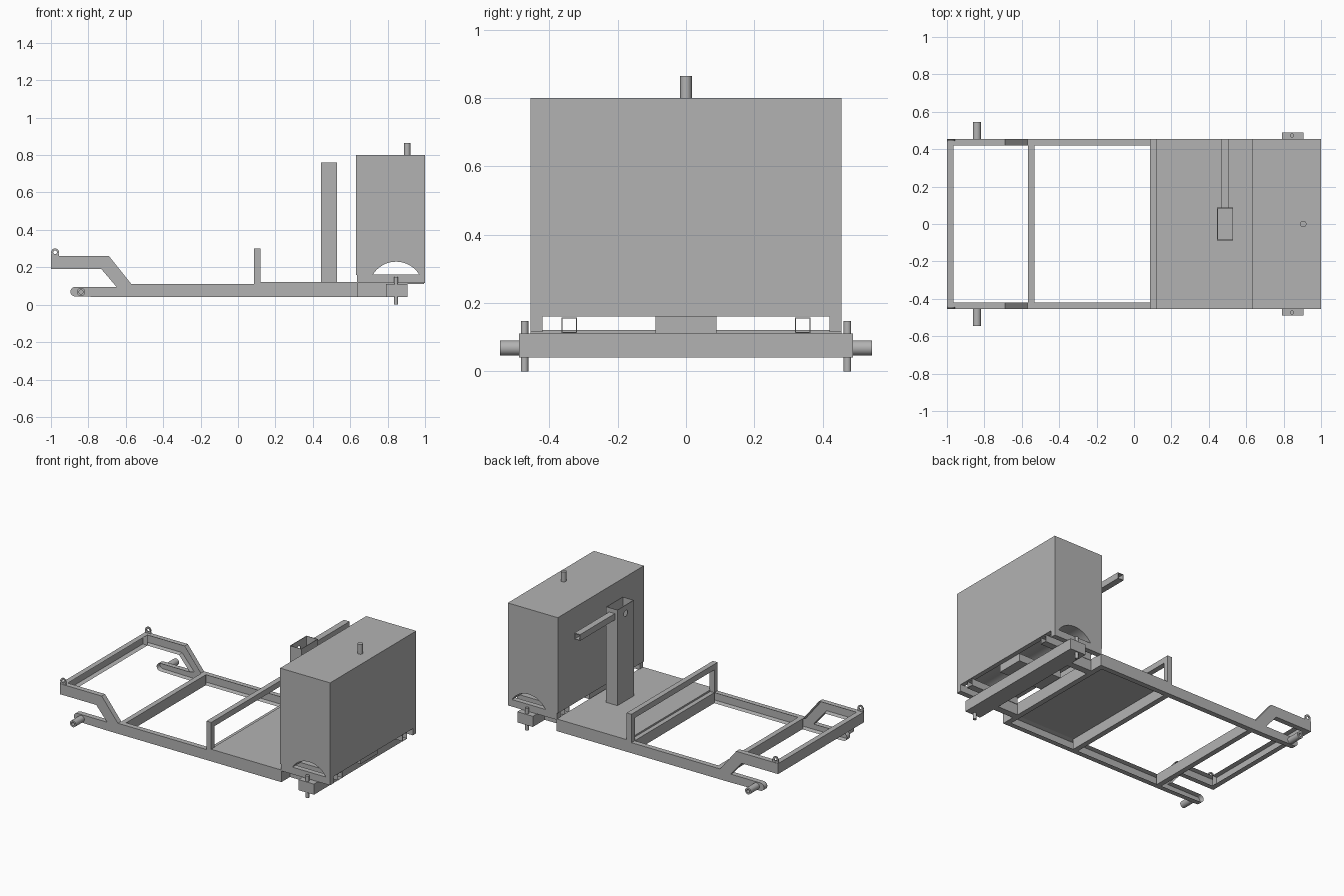
import bpy, bmesh, math
from mathutils import Matrix, Vector

if "Cube" in bpy.data.objects:
    bpy.data.objects.remove(bpy.data.objects["Cube"], do_unlink=True)

steel = bpy.data.materials.new("steel grey")
steel.use_nodes = True
grey = (0.45, 0.45, 0.45, 1)
steel.diffuse_color = grey
steel.node_tree.nodes["Principled BSDF"].inputs["Base Color"].default_value = grey


def finish(name, bm, smooth=False):
    bmesh.ops.recalc_face_normals(bm, faces=bm.faces)
    mesh = bpy.data.meshes.new(name)
    bm.to_mesh(mesh)
    bm.free()
    mesh.materials.append(steel)
    ob = bpy.data.objects.new(name, mesh)
    bpy.context.collection.objects.link(ob)
    if smooth:
        bpy.ops.object.select_all(action='DESELECT')
        ob.select_set(True)
        bpy.context.view_layer.objects.active = ob
        bpy.ops.object.shade_smooth_by_angle(angle=math.radians(30))
    return ob


def box(name, x, y, z, channel=None):
    """Box from ranges; channel is a direction whose face is hollowed out."""
    bm = bmesh.new()
    size = [r[1] - r[0] for r in (x, y, z)]
    mid = [(r[1] + r[0]) / 2 for r in (x, y, z)]
    bmesh.ops.create_cube(bm, size=1, matrix=Matrix.Translation(mid) @ Matrix.Diagonal((*size, 1)))
    if channel:
        hollow(bm, Vector(channel), 0.006, 0.028)
    return finish(name, bm)


def hollow(bm, direction, wall, depth):
    bm.normal_update()
    faces = [f for f in bm.faces if f.normal.dot(direction) > 0.9]
    bmesh.ops.inset_region(bm, faces=faces, thickness=wall, use_even_offset=True)
    for v in {v for f in faces for v in f.verts}:
        v.co -= direction * depth


def prism(name, pts, y0, y1, channel=None):
    """Extrude an x-z outline from y0 to y1."""
    bm = bmesh.new()
    face = bm.faces.new([bm.verts.new((px, y0, pz)) for px, pz in pts])
    ext = bmesh.ops.extrude_face_region(bm, geom=[face])["geom"]
    for v in ext:
        if isinstance(v, bmesh.types.BMVert):
            v.co.y = y1
    bmesh.ops.recalc_face_normals(bm, faces=bm.faces)
    if channel:
        hollow(bm, Vector(channel), 0.006, 0.028)
    return finish(name, bm)


def pipe(name, start, end, outer, inner=0, sides=32, turn=0):
    """Straight rod, or an open tube when inner is given."""
    a, b = Vector(start), Vector(end)
    rot = (b - a).to_track_quat('Z', 'Y').to_matrix().to_4x4()
    bm = bmesh.new()
    rings = []
    for p, r in ((a, outer), (b, outer), (b, inner), (a, inner)):
        if r:
            angles = [turn + 2 * math.pi * i / sides for i in range(sides)]
            rings.append([bm.verts.new(p + rot @ Vector((r * math.cos(t), r * math.sin(t), 0)))
                          for t in angles])
    pairs = list(zip(rings, rings[1:] + rings[:1])) if inner else [(rings[0], rings[1])]
    for lo, hi in pairs:
        for i in range(sides):
            j = (i + 1) % sides
            bm.faces.new((lo[i], lo[j], hi[j], hi[i]))
    if not inner:
        for ring in rings:
            bm.faces.new(ring)
    return finish(name, bm, sides > 4)


def cut(target, cutter):
    mod = target.modifiers.new("cut", 'BOOLEAN')
    mod.operation = 'DIFFERENCE'
    mod.solver = 'EXACT'
    mod.object = cutter
    cutter.hide_render = True
    cutter.hide_viewport = True
    cutter.display_type = 'WIRE'


def square_tube(name, start, end, width, wall):
    k = math.sqrt(0.5)
    return pipe(name, start, end, width * k, (width - 2 * wall) * k, 4, math.pi / 4)


# Side rails: raised front arm and a low tail with a rounded end
tail = [(-0.87 - 0.026 * math.sin(t), 0.07 + 0.026 * math.cos(t))
        for t in (math.pi * i / 10 for i in range(11))]
rail = [(0.64, 0.04), (0.64, 0.11), (-0.57, 0.11), (-0.69, 0.26), (-1, 0.26), (-1, 0.19),
        (-0.73, 0.19), (-0.65, 0.096)] + tail + [(-0.65, 0.04)]

for side, s in (("left", 1), ("right", -1)):
    prism(side + "_rail", rail, s * 0.455, s * 0.42, (0, -s, 0))
    # Stub axles and hinge lugs
    pipe(side + "_stub_axle", (-0.84, s * 0.45, 0.068), (-0.84, s * 0.545, 0.068), 0.022, 0.011)
    pipe(side + "_hinge_lug", (-0.978, s * 0.445, 0.28), (-0.978, s * 0.452, 0.28), 0.021, 0.01)
    box(side + "_lug_base", (-0.999, -0.957), sorted((s * 0.445, s * 0.452)), (0.255, 0.271))
    # Upright hoop posts
    box(side + "_hoop_post", (0.085, 0.12), sorted((s * 0.42, s * 0.455)), (0.11, 0.27))
    # Rear supports, tank rails and steering pins
    box(side + "_rear_beam", (0.64, 0.79), sorted((s * 0.32, s * 0.365)), (0.04, 0.11))
    square_tube(side + "_tank_tube", (0.64, s * 0.342, 0.135), (0.995, s * 0.342, 0.135), 0.046, 0.003)
    box(side + "_tank_rail", (0.635, 1.0), sorted((s * 0.42, s * 0.455)), (0.115, 0.162))
    pipe(side + "_steering_pin", (0.845, s * 0.473, 0), (0.845, s * 0.473, 0.148), 0.011)

# Cross members
box("front_cross_bar", (-1, -0.965), (-0.42, 0.42), (0.19, 0.26), (1, 0, 0))
box("middle_cross_bar", (-0.567, -0.533), (-0.425, 0.425), (0.04, 0.11))
box("floor_cross_bar", (0.085, 0.12), (-0.425, 0.425), (0.04, 0.11))
box("rear_cross_bar", (0.605, 0.64), (-0.425, 0.425), (0.04, 0.11))
box("hoop_top_bar", (0.085, 0.12), (-0.455, 0.455), (0.262, 0.30))

# Floor and rear axle
box("floor_plate", (0.115, 0.64), (-0.455, 0.455), (0.11, 0.121))
box("rear_axle_beam", (0.79, 0.905), (-0.49, 0.49), (0.04, 0.111))
box("tank_mount", (0.65, 0.97), (-0.09, 0.09), (0.11, 0.16))

# Hollow column with a hole and a side arm
column = box("column", (0.445, 0.53), (-0.088, 0.088), (0.12, 0.76))
cut(column, box("column_bore", (0.449, 0.526), (-0.084, 0.084), (0.125, 0.8)))
cut(column, pipe("column_hole_cutter", (0.43, 0, 0.705), (0.48, 0, 0.705), 0.02))
square_tube("column_arm", (0.486, 0.085, 0.71), (0.486, 0.455, 0.71), 0.042, 0.004)

# Large tank with a wheel arch and a filler pipe
tank = box("tank", (0.63, 1.0), (-0.455, 0.455), (0.16, 0.80))
cut(tank, pipe("arch_cutter", (0.845, -0.5, 0.084), (0.845, 0.5, 0.084), 0.146, 0, 64))
pipe("filler_pipe", (0.905, 0, 0.795), (0.905, 0, 0.865), 0.017)
